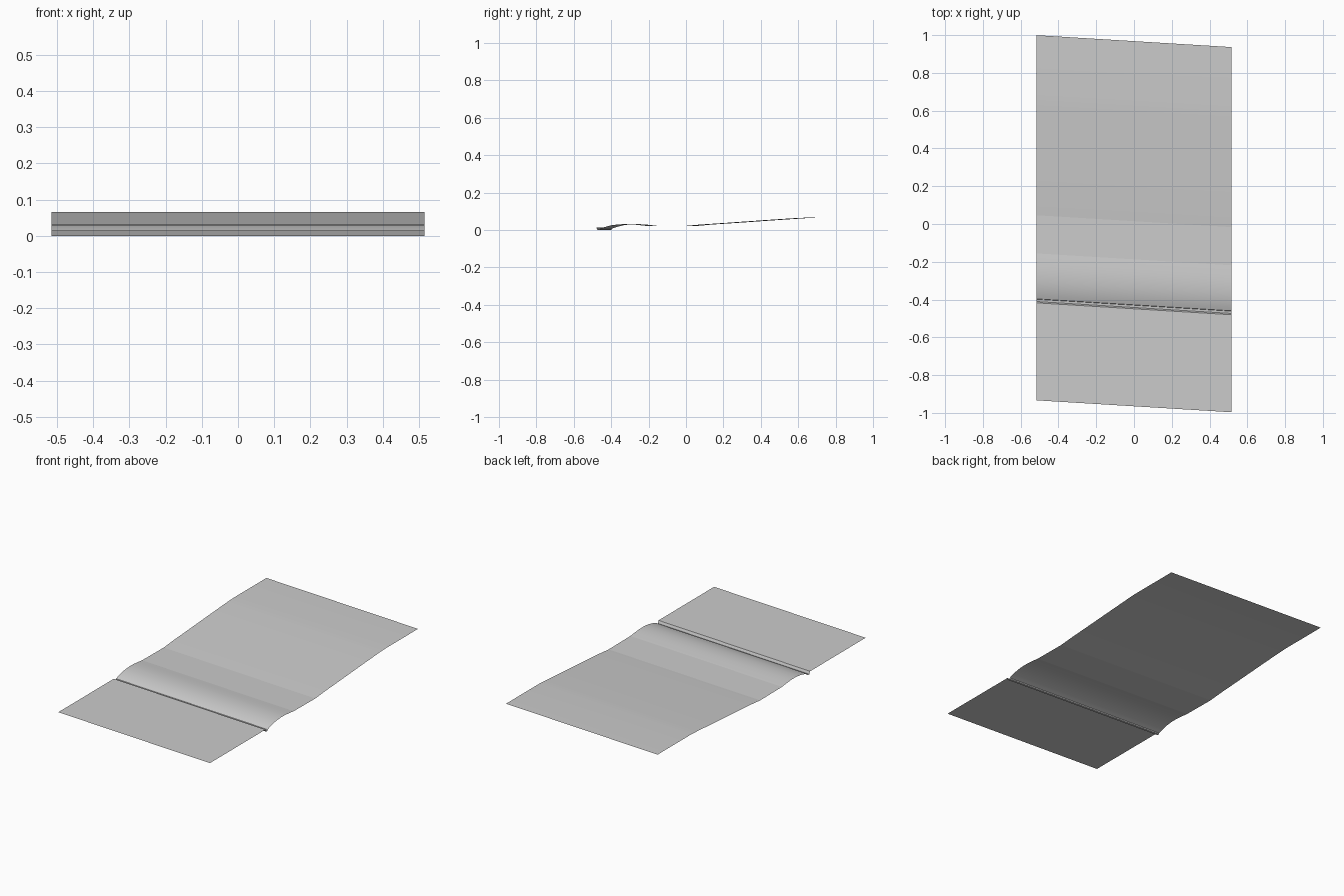
import bpy
import bmesh

cube = bpy.data.objects.get("Cube")
if cube:
    bpy.data.objects.remove(cube, do_unlink=True)

HALF_WIDTH = 0.515
SKEW = -0.061  # the strips run slightly askew across the width

grey = bpy.data.materials.new("plain grey")
grey.use_nodes = True
colour = (0.6, 0.6, 0.6, 1)
grey.diffuse_color = colour
grey.node_tree.nodes["Principled BSDF"].inputs["Base Color"].default_value = colour


def strip(name, profile, smooth=False):
    """Sweep a (y, z) profile across the width as a thin skewed sheet."""
    bm = bmesh.new()
    rows = [[bm.verts.new((x, y + SKEW * x, z)) for x in (-HALF_WIDTH, HALF_WIDTH)]
            for y, z in profile]
    for (a, b), (c, d) in zip(rows, rows[1:]):
        bm.faces.new((a, b, d, c))
    mesh = bpy.data.meshes.new(name)
    bm.to_mesh(mesh)
    bm.free()
    mesh.materials.append(grey)
    for face in mesh.polygons:
        face.use_smooth = smooth
    obj = bpy.data.objects.new(name, mesh)
    bpy.context.collection.objects.link(obj)


# Level ground in front, then the kerb dropping into a narrow gutter
strip("front_ground", [(-0.965, 0.015), (-0.449, 0.015)])
strip("kerb_face", [(-0.449, 0.015), (-0.442, 0.0)])
strip("gutter", [(-0.442, 0.0), (-0.430, 0.001)])
strip("gutter_lip", [(-0.430, 0.001), (-0.428, 0.007)])

# Cambered road
strip("road", [(-0.428, 0.007), (-0.41, 0.014), (-0.39, 0.020), (-0.365, 0.026),
               (-0.335, 0.030), (-0.30, 0.032), (-0.265, 0.031),
               (-0.23, 0.028), (-0.187, 0.023)], smooth=True)

# Level verge and the bank rising behind it
strip("verge", [(-0.187, 0.023), (0.015, 0.021)])
strip("bank", [(0.015, 0.021), (0.10, 0.029), (0.25, 0.039), (0.45, 0.053),
               (0.60, 0.063), (0.66, 0.066), (0.968, 0.066)], smooth=True)
